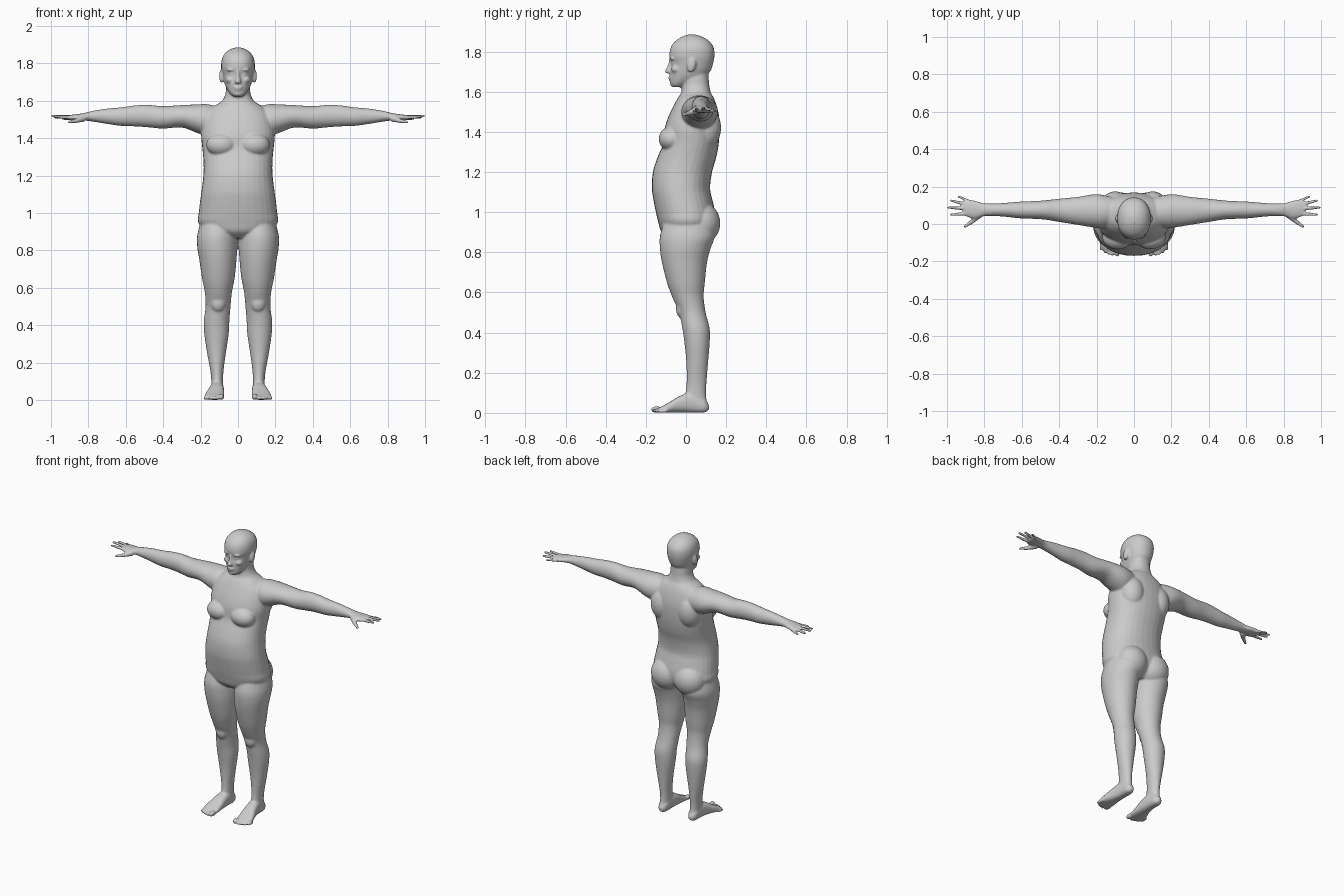
import bpy, bmesh, math
from mathutils import Vector, Matrix

bm = bmesh.new()
N = 32


def spline(rows, sub=4):
    """Catmull-Rom interpolation between section rows."""
    out = []
    for i in range(len(rows) - 1):
        p = [rows[max(0, min(len(rows) - 1, i + k))] for k in (-1, 0, 1, 2)]
        for s in range(sub):
            t = s / sub
            out.append([0.5 * (2 * b + (c - a) * t + (2 * a - 5 * b + 4 * c - d) * t * t
                               + (3 * b - a - 3 * c + d) * t ** 3) for a, b, c, d in zip(*p)])
    return out + [list(rows[-1])]


def loft(rows, axis, power=1.0, mirror=False):
    """Rows are (position, a_min, a_max, b_min, b_max) along an axis."""
    for side in ((1, -1) if mirror else (1,)):
        rings = []
        for t, a0, a1, b0, b1 in spline(rows):
            ring = []
            for k in range(N):
                c, s = math.cos(math.tau * k / N), math.sin(math.tau * k / N)
                c = math.copysign(abs(c) ** power, c)
                s = math.copysign(abs(s) ** power, s)
                a = (a0 + a1) / 2 + c * (a1 - a0) / 2
                b = (b0 + b1) / 2 + s * (b1 - b0) / 2
                x, y, z = {'x': (t, a, b), 'y': (a, t, b), 'z': (a, b, t)}[axis]
                ring.append(bm.verts.new((x * side, y, z)))
            rings.append(ring)
        for r, q in zip(rings, rings[1:]):
            for k in range(N):
                bm.faces.new((r[k], r[(k + 1) % N], q[(k + 1) % N], q[k]))
        bm.faces.new(rings[0])
        bm.faces.new(rings[-1])


def blob(center, radii, mirror=True, tilt=0.0):
    """Ellipsoid, tilted about x."""
    for side in ((1, -1) if mirror else (1,)):
        m = (Matrix.Translation((center[0] * side, center[1], center[2]))
             @ Matrix.Rotation(tilt, 4, 'X') @ Matrix.Diagonal((*radii, 1)))
        bmesh.ops.create_uvsphere(bm, u_segments=24, v_segments=14, radius=1, matrix=m)


def digit(start, end, r0, r1):
    """Tapered round-ended finger on both sides."""
    for side in (1, -1):
        a = Vector((start[0] * side, *start[1:]))
        b = Vector((end[0] * side, *end[1:]))
        d = b - a
        m = Matrix.Translation((a + b) / 2) @ d.to_track_quat('Z', 'Y').to_matrix().to_4x4()
        bmesh.ops.create_cone(bm, cap_ends=True, segments=14, radius1=r0, radius2=r1,
                              depth=d.length, matrix=m)
        bmesh.ops.create_uvsphere(bm, u_segments=14, v_segments=8, radius=r1,
                                  matrix=Matrix.Translation(b))


# torso and neck: height, half width, front, back
torso = [(.865, .07, -.08, .08), (.90, .17, -.122, .125), (.95, .213, -.138, .145),
         (1.0, .21, -.15, .145), (1.06, .203, -.162, .132), (1.12, .195, -.17, .12),
         (1.2, .185, -.165, .13), (1.27, .184, -.143, .15), (1.34, .19, -.115, .163),
         (1.41, .197, -.108, .168), (1.47, .19, -.09, .166), (1.53, .17, -.062, .153),
         (1.57, .13, -.04, .138), (1.595, .09, -.024, .124), (1.63, .069, -.02, .116),
         (1.67, .064, -.02, .113), (1.71, .06, -.01, .11)]
loft([(z, -w, w, f, b) for z, w, f, b in torso], 'z', 0.9)
blob((.088, -.072, 1.365), (.082, .064, .062))
blob((.085, .075, .945), (.105, .096, .105))
blob((.10, .095, 1.42), (.08, .08, .11))

# head: height, half width, front, back
head = [(1.623, .026, -.068, -.02), (1.64, .044, -.078, .02), (1.67, .063, -.079, .085),
        (1.70, .074, -.08, .12), (1.74, .083, -.074, .135), (1.78, .090, -.083, .142),
        (1.82, .087, -.076, .138), (1.85, .073, -.056, .118), (1.873, .046, -.022, .083),
        (1.885, .012, .012, .045)]
loft([(z, -w, w, f, b) for z, w, f, b in head], 'z', 0.92)
# nose, lips, chin, brow, eyes, ears
loft([(1.765, -.008, .008, -.084, -.06), (1.73, -.010, .010, -.092, -.06),
      (1.703, -.017, .017, -.106, -.06), (1.692, -.014, .014, -.098, -.06)], 'z')
blob((0, -.076, 1.672), (.026, .013, .006), False)
blob((0, -.074, 1.660), (.022, .013, .006), False)
blob((0, -.066, 1.637), (.022, .014, .012), False)
blob((.033, -.066, 1.765), (.028, .014, .008))
blob((.033, -.058, 1.742), (.014, .014, .010))
blob((.040, -.050, 1.712), (.026, .024, .018))
blob((.088, .028, 1.732), (.013, .021, .037), tilt=-0.2)

# arm and palm: x, y centre, z centre, y radius, z radius
arm = [(.07, .07, 1.50, .06, .06), (.16, .066, 1.497, .088, .084), (.22, .07, 1.504, .088, .076),
       (.30, .07, 1.517, .075, .060), (.40, .073, 1.511, .062, .060), (.48, .075, 1.518, .051, .060),
       (.55, .075, 1.519, .047, .056), (.62, .075, 1.515, .044, .050), (.70, .076, 1.517, .036, .041),
       (.78, .076, 1.517, .033, .028), (.81, .076, 1.515, .036, .022), (.85, .077, 1.512, .048, .018),
       (.89, .083, 1.510, .046, .015), (.91, .083, 1.510, .034, .011)]
loft([(x, y - ry, y + ry, z - rz, z + rz) for x, y, z, ry, rz in arm], 'x', 1.0, True)
# fingers and thumb
digit((.87, .115, 1.505), (.937, .147, 1.503), .010, .007)
digit((.88, .102, 1.51), (.978, .125, 1.512), .011, .0075)
digit((.88, .082, 1.512), (.992, .088, 1.519), .011, .0075)
digit((.88, .056, 1.51), (.978, .050, 1.515), .011, .0075)
digit((.825, .050, 1.505), (.865, .014, 1.493), .018, .012)
digit((.865, .014, 1.493), (.904, -.013, 1.486), .012, .008)

# legs: height, inner x, outer x, front, back
leg = [(.95, .02, .20, -.11, .13), (.88, .006, .218, -.13, .143), (.82, .004, .218, -.13, .123),
       (.75, .008, .207, -.12, .105), (.65, .018, .192, -.095, .094), (.58, .032, .178, -.07, .088),
       (.50, .04, .173, -.035, .098), (.42, .046, .183, -.018, .118), (.35, .05, .18, -.008, .118),
       (.25, .065, .165, .002, .11), (.15, .078, .147, .003, .102), (.09, .08, .142, -.002, .10),
       (.04, .083, .14, .0, .106), (.008, .087, .134, .01, .10)]
loft(leg, 'z', 1.0, True)
blob((.107, -.02, .52), (.04, .03, .05))
# feet: y, inner x, outer x, bottom, top
foot = [(.114, .10, .122, .015, .04), (.09, .082, .14, .002, .07), (.03, .076, .146, .002, .10),
        (-.03, .074, .158, .002, .085), (-.08, .073, .174, .001, .055),
        (-.12, .074, .178, .001, .033), (-.14, .082, .165, .004, .024)]
loft(foot, 'y', 0.8, True)
for i in range(5):
    r = .0165 if i == 0 else .0115 - .0006 * i
    x = .09 if i == 0 else .097 + .0195 * i
    blob((x, -.145 + .0018 * i * i, r), (r, .030, r))

# fuse all parts into one smooth skin
bmesh.ops.recalc_face_normals(bm, faces=bm.faces)
mesh = bpy.data.meshes.new("human_body")
bm.to_mesh(mesh)
bm.free()
body = bpy.data.objects.new("human_body", mesh)
bpy.context.collection.objects.link(body)
remesh = body.modifiers.new("fuse", 'REMESH')
remesh.mode = 'VOXEL'
remesh.voxel_size = 0.006
remesh.use_smooth_shade = True
smooth = body.modifiers.new("soften", 'SMOOTH')
smooth.factor = 0.5
smooth.iterations = 4
bpy.context.view_layer.objects.active = body
body.select_set(True)
for name in ("fuse", "soften"):
    bpy.ops.object.modifier_apply(modifier=name)
bpy.ops.object.shade_smooth()
